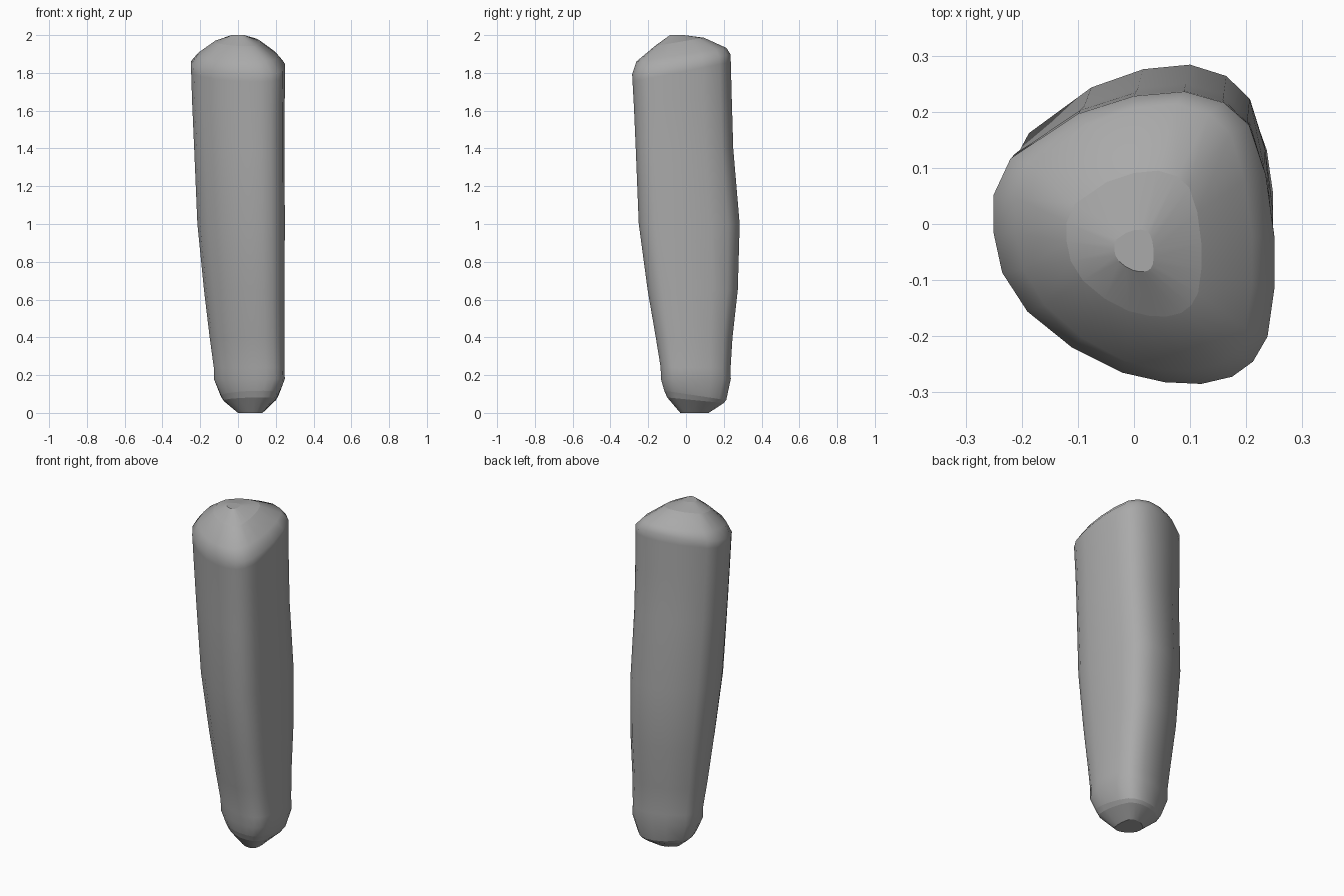
import bpy
import bmesh

cube = bpy.data.objects.get("Cube")
if cube:
    bpy.data.objects.remove(cube, do_unlink=True)

# Single stone colour
stone = bpy.data.materials.new("stone grey")
stone.use_nodes = True
grey = (0.4, 0.4, 0.4, 1)
stone.diffuse_color = grey
stone.node_tree.nodes["Principled BSDF"].inputs["Base Color"].default_value = grey

# Rounded three-cornered cross-section
outline = [(-.25, .055), (-.22, .12), (-.1, .2), (0, .232), (.09, .24),
           (.16, .22), (.205, .18), (.235, .09), (.25, -.02), (.25, -.115),
           (.238, -.2), (.212, -.245), (.175, -.272), (.12, -.285),
           (.055, -.282), (-.02, -.265), (-.11, -.22), (-.19, -.155),
           (-.235, -.085), (-.25, -.015)]
unit = [((x + .25) / .5, (y + .285) / .525) for x, y in outline]

# Sections: height, slope along y, x range, y range, crisp edge
sections = [
    (0, 0, 0, .13, -.03, .12, True),
    (.072, -.1, -.075, .2, -.1, .2, True),
    (.1, -.15, -.09, .215, -.115, .213, True),
    (.18, 0, -.128, .248, -.133, .237, False),
    (.24, 0, -.128, .245, -.134, .236, False),
    (.4, 0, -.15, .245, -.16, .246, False),
    (.65, 0, -.18, .246, -.203, .274, False),
    (1, 0, -.215, .248, -.25, .284, False),
    (1.4, 0, -.232, .246, -.266, .25, False),
    (1.65, .08, -.243, .247, -.276, .242, False),
    (1.81, .2, -.248, .25, -.283, .237, False),
    (1.85, .2, -.25, .25, -.285, .236, False),
    (1.9, .15, -.21, .21, -.262, .214, False),
    (1.97, .17, -.12, .12, -.165, .095, True),
    (2, 0, -.035, .035, -.085, -.01, True),
]

# Loft the pillar through the sections
bm = bmesh.new()
rings = []
for z, slope, x0, x1, y0, y1, crisp in sections:
    ring = []
    for u, v in unit:
        y = y0 + v * (y1 - y0)
        ring.append(bm.verts.new((x0 + u * (x1 - x0), y, z + slope * y)))
    rings.append(ring)
n = len(unit)
for low, high in zip(rings, rings[1:]):
    for i in range(n):
        j = (i + 1) % n
        bm.faces.new((low[i], low[j], high[j], high[i]))
bm.faces.new(rings[0])
bm.faces.new(rings[-1])
bmesh.ops.recalc_face_normals(bm, faces=bm.faces)

# Smooth sides, with crisp steps on the domed cap and the foot
for face in bm.faces:
    face.smooth = True
for section, ring in zip(sections, rings):
    if section[-1]:
        for i in range(n):
            bm.edges.get((ring[i], ring[(i + 1) % n])).smooth = False

mesh = bpy.data.meshes.new("stone_pillar")
bm.to_mesh(mesh)
bm.free()
mesh.materials.append(stone)
pillar = bpy.data.objects.new("stone_pillar", mesh)
bpy.context.collection.objects.link(pillar)
